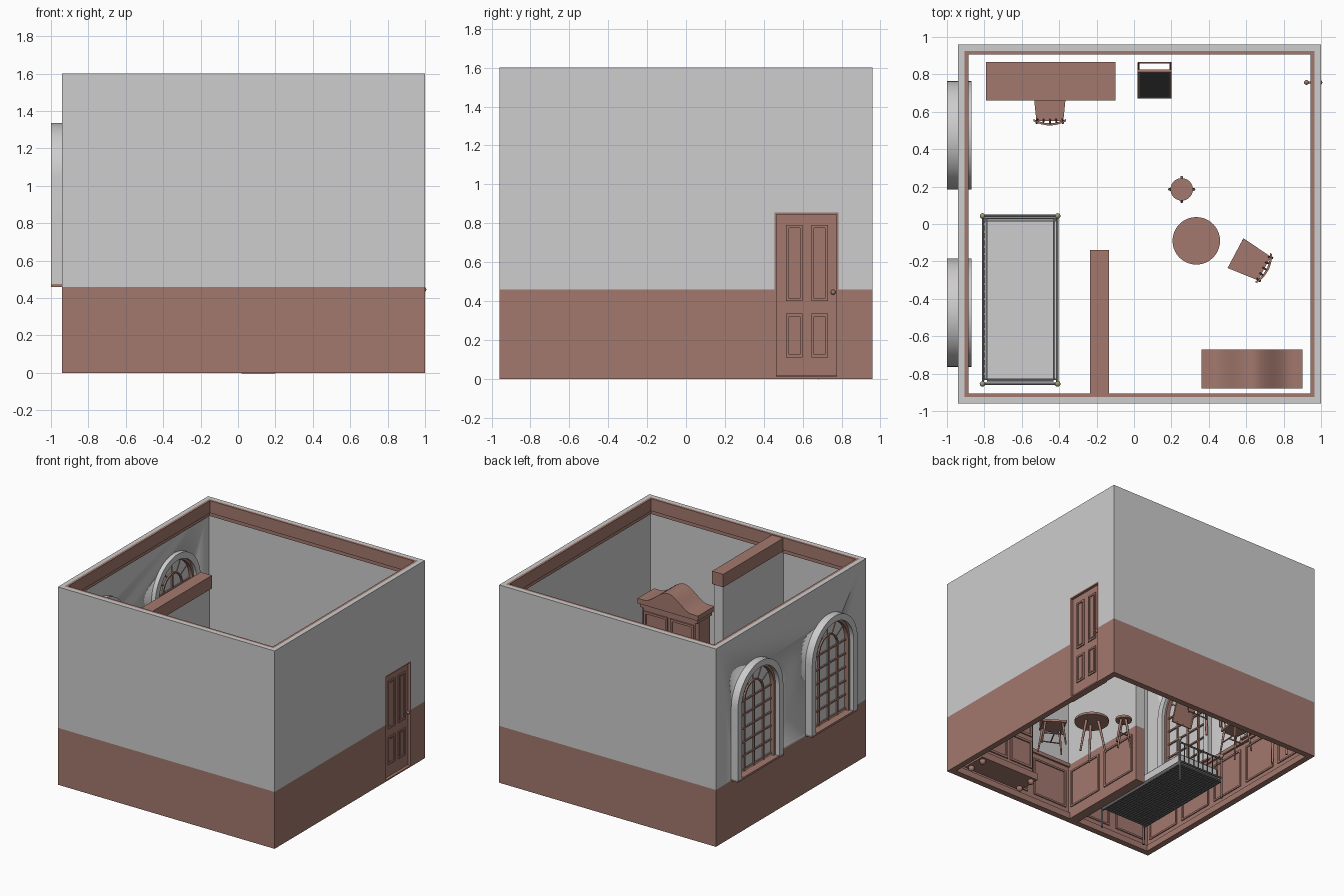
import bpy, bmesh, math
from mathutils import Matrix, Vector

cube = bpy.data.objects.get("Cube")
if cube:
    bpy.data.objects.remove(cube, do_unlink=True)


def material(name, *rgb):
    m = bpy.data.materials.new(name)
    m.use_nodes = True
    m.diffuse_color = (*rgb, 1)
    m.node_tree.nodes["Principled BSDF"].inputs["Base Color"].default_value = (*rgb, 1)
    return m


PLASTER = material("plaster_grey", .62, .61, .615)
WOOD = material("red_brown_wood", .365, .19, .155)
METAL = material("dark_iron", .12, .12, .12)
BOARD = material("chalkboard_grey", .085, .085, .085)
BRASS = material("dull_brass", .35, .33, .18)


# ---- helpers ----
def make(name, bm, mat, M=None):
    bmesh.ops.recalc_face_normals(bm, faces=bm.faces)
    me = bpy.data.meshes.new(name)
    bm.to_mesh(me)
    bm.free()
    me.materials.append(mat)
    me.polygons.foreach_set("use_smooth", [True] * len(me.polygons))
    me.set_sharp_from_angle(angle=math.radians(32))
    ob = bpy.data.objects.new(name, me)
    if M:
        ob.matrix_world = M
    bpy.context.collection.objects.link(ob)
    return ob


def box(bm, lo, hi):
    lo, hi = Vector(lo), Vector(hi)
    M = Matrix.Translation((lo + hi) / 2) @ Matrix.Diagonal((*(hi - lo), 1))
    return bmesh.ops.create_cube(bm, size=1, matrix=M)["verts"]


def slab(bm, axis, p0, p1, u0, u1, z0, z1):
    """Box whose thickness p0..p1 runs along x (axis 0) or y (axis 1)."""
    a, b = ((p0, u0, z0), (p1, u1, z1)) if axis == 0 else ((u0, p0, z0), (u1, p1, z1))
    box(bm, a, b)


def frame(bm, axis, p0, p1, u0, u1, z0, z1, w=.01):
    for r in ((u0, u0 + w, z0, z1), (u1 - w, u1, z0, z1),
              (u0 + w, u1 - w, z0, z0 + w), (u0 + w, u1 - w, z1 - w, z1)):
        slab(bm, axis, p0, p1, *r)


def rod(bm, p, q, r, r2=None, n=12):
    p, q = Vector(p), Vector(q)
    M = Matrix.Translation((p + q) / 2) @ (q - p).to_track_quat("Z", "Y").to_matrix().to_4x4()
    bmesh.ops.create_cone(bm, cap_ends=True, segments=n, radius1=r, radius2=r if r2 is None else r2,
                          depth=(q - p).length, matrix=M)


def ball(bm, c, r):
    bmesh.ops.create_uvsphere(bm, u_segments=12, v_segments=8, radius=r, matrix=Matrix.Translation(c))


def prism(bm, pts, offset):
    f = bm.faces.new([bm.verts.new(p) for p in pts])
    ext = bmesh.ops.extrude_face_region(bm, geom=[f])["geom"]
    bmesh.ops.translate(bm, vec=offset, verts=[v for v in ext if isinstance(v, bmesh.types.BMVert)])


def arch(yc, hw, z0, spring=1.045, n=20):
    arc = [(yc + hw * math.cos(math.pi * i / n), spring + hw * math.sin(math.pi * i / n)) for i in range(n + 1)]
    return [(yc + hw, z0)] + arc + [(yc - hw, z0)]


def band(bm, outer, inner, x0, x1):
    """Solid strip between two matching outlines in the yz plane."""
    rows = [[bm.verts.new((x, *p)) for x, p in ((x0, o), (x1, o), (x1, i), (x0, i))]
            for o, i in zip(outer, inner)]
    for a, b in zip(rows, rows[1:]):
        for k in range(4):
            bm.faces.new((a[k], a[k - 1], b[k - 1], b[k]))
    bm.faces.new(rows[0])
    bm.faces.new(rows[-1])


# ---- room shell: outer and inner faces of the walls ----
X0, X1, Y, T, TOP, DADO = -.94, 1.0, .96, .035, 1.6, .46
XI0, XI1, YI = X0 + T, X1 - T, Y - T
DOOR = (.455, .785, .855)
for name, mat, z0, z1 in (("lower_wall", WOOD, 0, DADO), ("upper_wall", PLASTER, DADO, TOP)):
    bm = bmesh.new()
    for s in (-1, 1):
        slab(bm, 1, s * YI, s * Y, X0, X1, z0, z1)
    slab(bm, 0, XI1, X1, -YI, DOOR[0], z0, z1)
    slab(bm, 0, XI1, X1, DOOR[1], YI, z0, z1)
    if mat is PLASTER:
        slab(bm, 0, XI1, X1, DOOR[0], DOOR[1], DOOR[2], z1)
    make(name, bm, mat)
    bm = bmesh.new()
    slab(bm, 0, X0, XI0, -YI, YI, z0, z1)
    left = make("left_" + name, bm, mat)

# window openings cut through the left upper wall
WINDOWS = (-.475, .475)
for yc in WINDOWS:
    bm = bmesh.new()
    prism(bm, [(-1.1, y, z) for y, z in arch(yc, .25, DADO + .02)], (.3, 0, 0))
    cutter = make("window_cutter", bm, PLASTER)
    cutter.hide_render = True
    mod = left.modifiers.new("opening", "BOOLEAN")
    mod.operation, mod.object, mod.solver = "DIFFERENCE", cutter, "EXACT"
    bpy.context.view_layer.objects.active = left
    bpy.ops.object.modifier_apply(modifier=mod.name)
    bpy.data.objects.remove(cutter, do_unlink=True)

# windows: plaster surround, pane, wooden sash bars and sill
for yc in WINDOWS:
    bm = bmesh.new()
    band(bm, arch(yc, .29, .475), arch(yc, .24, .475), -1, -.87)
    make("window_surround", bm, PLASTER)
    bm = bmesh.new()
    prism(bm, [(-.932, y, z) for y, z in arch(yc, .245, .475)], (.006, 0, 0))
    make("window_pane", bm, PLASTER)
    bm = bmesh.new()
    box(bm, (-1, yc - .29, DADO), (-.87, yc + .29, .476))
    band(bm, arch(yc, .24, .476), arch(yc, .222, .476), -.965, -.895)
    band(bm, arch(yc, .126, .476), arch(yc, .114, .476), -.945, -.913)
    slab(bm, 0, -.945, -.913, yc - .006, yc + .006, .476, 1.165)
    for k in range(6):
        z = .49 + k * .111
        slab(bm, 0, -.943, -.915, yc - .23, yc + .23, z - .006, z + .006)
    for k in range(1, 6):
        d = Vector((0, math.cos(math.pi * k / 6), math.sin(math.pi * k / 6)))
        c = Vector((-.929, yc, 1.045))
        rod(bm, c + d * .12, c + d * .23, .007, n=6)
    make("window_sash", bm, WOOD)

# crown moulding, chair rail, skirting and dado panels inside
bm = bmesh.new()
for depth, z0, z1 in ((.02, 1.5, 1.6), (.011, 1.47, 1.5), (.015, .44, .47), (.013, 0, .05)):
    for s in (-1, 1):
        slab(bm, 1, s * YI, s * (YI - depth), XI0, XI1, z0, z1)
    slab(bm, 0, XI0, XI0 + depth, -YI, YI, z0, z1)
    gap = DOOR if z0 < 1 else (0, 0)
    slab(bm, 0, XI1 - depth, XI1, -YI, gap[0], z0, z1)
    slab(bm, 0, XI1 - depth, XI1, gap[1], YI, z0, z1)
make("wall_mouldings", bm, WOOD)


def dado(bm, axis, p, d, a, b, n):
    step = (b - a) / n
    for k in range(n):
        frame(bm, axis, p, p + d, a + k * step + .03, a + (k + 1) * step - .03, .09, .4, .014)


bm = bmesh.new()
dado(bm, 1, YI, -.008, XI0, XI1, 5)
dado(bm, 1, -YI, .008, XI0, -.225, 2)
dado(bm, 1, -YI, .008, -.145, XI1, 3)
dado(bm, 0, XI0, .008, -YI, YI, 5)
dado(bm, 0, XI1, -.008, -YI, DOOR[0], 4)
for x, d in ((-.225, -.008), (-.145, .008)):
    dado(bm, 0, x, d, -YI, -.16, 2)
make("dado_panels", bm, WOOD)

# partition with a beam on top
for name, mat, e, z0, z1 in (("partition_base", WOOD, 0, 0, DADO), ("partition", PLASTER, 0, DADO, 1.5),
                             ("partition_beam", WOOD, .01, 1.49, 1.595)):
    bm = bmesh.new()
    box(bm, (-.225 - e, -YI, z0), (-.145 + e, -.15 + e, z1))
    make(name, bm, mat)

# door with four moulded panels
bm = bmesh.new()
slab(bm, 0, .957, .98, .465, .775, .014, .845)
frame(bm, 0, .95, 1.0, DOOR[0], DOOR[1], 0, DOOR[2], .011)
frame(bm, 0, .945, XI1, DOOR[0] - .03, DOOR[1] + .03, 0, DOOR[2] + .03, .03)
for u0, u1 in ((.515, .6), (.645, .73)):
    for z0, z1 in ((.11, .335), (.4, .79)):
        frame(bm, 0, .95, .988, u0, u1, z0, z1, .014)
        slab(bm, 0, .953, .983, u0 + .025, u1 - .025, z0 + .025, z1 - .025)
rod(bm, (.925, .757, .445), (.998, .757, .445), .006)
for x in (.922, .994):
    ball(bm, (x, .757, .445), .013)
make("door", bm, WOOD)

# wardrobe with arched cornice
bm = bmesh.new()
body = box(bm, (.38, -.87, .04), (.885, -.69, .86))
edges = {e for v in body for e in v.link_edges if abs(e.verts[0].co.z - e.verts[1].co.z) > .1}
bmesh.ops.bevel(bm, geom=list(edges), offset=.02, segments=1, affect="EDGES")
for grow, base in ((0, .875), (-.012, .845)):
    n, w = 24, .27 + grow
    top = [(.632 + w * (2 * i / n - 1), -.88 - grow,
            base + .02 + .11 * (.5 + .5 * math.cos(math.pi * min(1, abs(2 * i / n - 1) / .8)))) for i in range(n + 1)]
    prism(bm, [(.632 - w, -.88 - grow, base - .02)] + top + [(.632 + w, -.88 - grow, base - .02)],
          (0, .21 + 2 * grow, 0))
box(bm, (.365, -.878, .035), (.9, -.675, .09))
for u0, u1 in ((.41, .62), (.645, .855)):
    for z0, z1 in ((.12, .35), (.39, .8)):
        frame(bm, 1, -.69, -.68, u0, u1, z0, z1, .018)
for x in (.4, .865):
    for y in (-.84, -.71):
        ball(bm, (x, y, .024), .024)
for x in (.615, .65):
    ball(bm, (x, -.68, .38), .009)
make("wardrobe", bm, WOOD)

# bed: mattress, iron frame, brass knobs
bm = bmesh.new()
box(bm, (-.8, -.845, .16), (-.415, .03, .25))
bmesh.ops.bevel(bm, geom=bm.edges[:], offset=.015, segments=3, affect="EDGES")
make("mattress", bm, PLASTER)
bm, knobs = bmesh.new(), bmesh.new()
for y, h in ((-.855, .46), (.043, .35)):
    for x in (-.81, -.408):
        rod(bm, (x, y, 0), (x, y, h), .008)
        ball(knobs, (x, y, h + .008), .015)
    for z in (.17, h - .02):
        rod(bm, (-.81, y, z), (-.408, y, z), .007)
    for k in range(1, 9):
        x = -.81 + .402 * k / 9
        rod(bm, (x, y, .17), (x, y, h - .02), .004, n=8)
for x in (-.808, -.41):
    box(bm, (x - .006, -.855, .14), (x + .006, .043, .17))
for k in range(22):
    y = -.835 + k * .04
    box(bm, (-.805, y, .145), (-.412, y + .028, .158))
make("bed_frame", bm, METAL)
make("bed_knobs", knobs, BRASS)

# writing desk with drawers
bm = bmesh.new()
box(bm, (-.79, .66, .3), (-.1, .865, .32))
box(bm, (-.775, .675, .235), (-.115, .855, .3))
for x in (-.765, -.125):
    for y in (.685, .845):
        rod(bm, (x, y, 0), (x, y, .24), .008, .014)
for k in range(3):
    u = -.76 + k * .215
    frame(bm, 1, .668, .675, u, u + .2, .245, .293, .008)
    ball(bm, (u + .1, .668, .27), .007)
make("desk", bm, WOOD)


# spindle-back chairs, front towards local +y
def chair(name, x, y, turn):
    bm = bmesh.new()
    prism(bm, [(-.072, -.085, .185), (.072, -.085, .185), (.09, .09, .185), (-.09, .09, .185)], (0, 0, .016))
    for s in (-1, 1):
        rod(bm, (s * .06, .065, .19), (s * .08, .085, 0), .009, .006)
        rod(bm, (s * .055, -.065, .19), (s * .07, -.095, 0), .009, .006)
        rod(bm, (s * .07, .075, .09), (s * .062, -.08, .09), .005)
    rod(bm, (-.066, 0, .09), (.066, 0, .09), .005)

    def back(t, bow):
        return (t * .087, -.108 + bow + .022 * t * t)
    ts = [k / 6 - 1 for k in range(13)]
    rows = [[bm.verts.new((*back(t, b), z)) for b, z in ((0, .33), (.012, .33), (.012, .375), (0, .375))] for t in ts]
    for a, b in zip(rows, rows[1:]):
        for k in range(4):
            bm.faces.new((a[k], a[k - 1], b[k - 1], b[k]))
    for r in (rows[0], rows[-1]):
        bm.faces.new(r)
    for t in (-.84, -.42, 0, .42, .84):
        rod(bm, (t * .078, -.076, .195), (*back(t, .006), .383), .005, n=8)
    make(name, bm, WOOD, Matrix.Translation((x, y, 0)) @ Matrix.Rotation(turn, 4, "Z"))


chair("desk_chair", -.45, .635, 0)
chair("table_chair", .622, -.198, math.radians(62))

# round table and stool on splayed legs
for name, x, y, r, h, n, spread in (("round_table", .333, -.09, .127, .3, 3, .11), ("stool", .255, .185, .06, .22, 4, .066)):
    bm = bmesh.new()
    rod(bm, (x, y, h - .018), (x, y, h), r, n=40)
    for k in range(n):
        a = math.tau * k / n
        c, s = math.cos(a), math.sin(a)
        rod(bm, (x + c * r * .4, y + s * r * .4, h - .01), (x + c * spread, y + s * spread, 0), .011, .007)
    if n == 4:
        for dx, dy in ((.05, 0), (0, .05)):
            rod(bm, (x - dx, y - dy, .09), (x + dx, y + dy, .09), .005)
    make(name, bm, WOOD)

# leaning chalkboard stand: panel, wooden frame and rear prop
tilt = math.atan2(.14, .42)
M = Matrix.Translation((.11, .675, 0)) @ Matrix.Rotation(-tilt, 4, "X")
bm = bmesh.new()
box(bm, (-.08, -.002, .012), (.08, .004, .43))
make("chalkboard", bm, BOARD, M)
bm = bmesh.new()
frame(bm, 1, -.004, .01, -.09, .09, 0, .445, .011)
box(bm, (-.08, .004, .012), (.08, .008, .43))
make("chalkboard_frame", bm, WOOD, M)
bm = bmesh.new()
for x in (.024, .196):
    rod(bm, (x, .82, .41), (x, .862, 0), .005, n=8)
rod(bm, (.024, .862, .008), (.196, .862, .008), .005, n=8)
make("chalkboard_prop", bm, WOOD)
